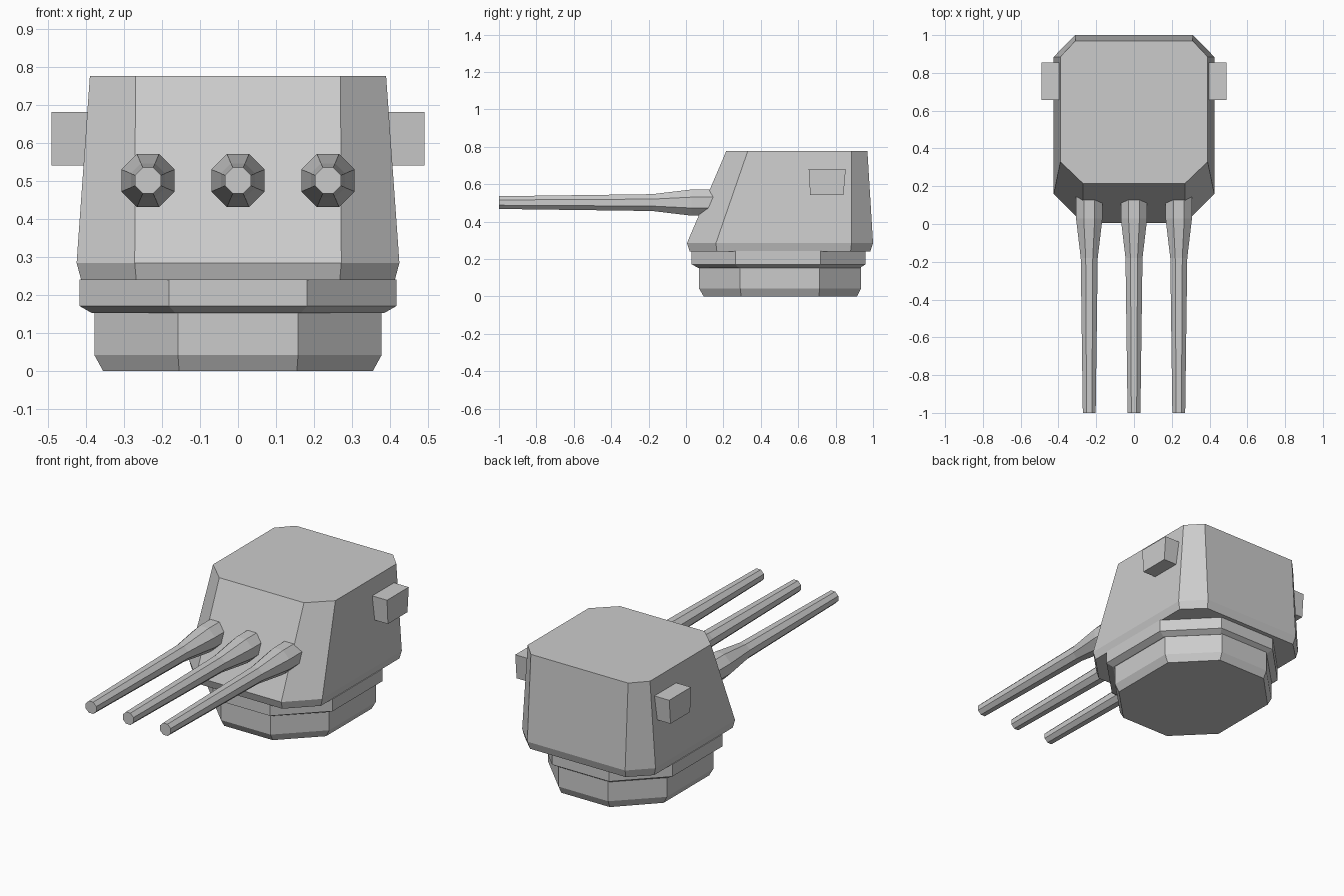
import bpy, math

if "Cube" in bpy.data.objects:
    bpy.data.objects.remove(bpy.data.objects["Cube"], do_unlink=True)

GREY = (0.6, 0.6, 0.6, 1.0)
steel = bpy.data.materials.new("grey steel")
steel.use_nodes = True
steel.diffuse_color = GREY
steel.node_tree.nodes["Principled BSDF"].inputs["Base Color"].default_value = GREY


def loft(name, rings):
    """Skin rings with equal point counts and cap both ends."""
    n = len(rings[0])
    verts = [p for ring in rings for p in ring]
    faces = [list(range(n))[::-1], list(range(len(verts) - n, len(verts)))]
    for r in range(len(rings) - 1):
        for i in range(n):
            j = (i + 1) % n
            faces.append([r * n + i, r * n + j, (r + 1) * n + j, (r + 1) * n + i])
    mesh = bpy.data.meshes.new(name)
    mesh.from_pydata(verts, [], faces)
    mesh.materials.append(steel)
    obj = bpy.data.objects.new(name, mesh)
    bpy.context.collection.objects.link(obj)
    return obj


def cut_rect(z, half, front_half, back_half, front, side_front, side_back, back):
    """Rectangle with cut corners, counter-clockwise from the front."""
    right = [(front_half, front), (half, side_front), (half, side_back), (back_half, back)]
    left = [(-x, y) for x, y in reversed(right)]
    return [(x, y, z) for x, y in right + left]


# Armoured house with sloped front and undercut lower edge
loft("turret_house", [
    cut_rect(0.24, 0.413, 0.268, 0.305, 0.02, 0.165, 0.88, 0.985),
    cut_rect(0.285, 0.425, 0.272, 0.312, 0.005, 0.16, 0.885, 1.0),
    cut_rect(0.777, 0.39, 0.27, 0.31, 0.215, 0.33, 0.885, 0.97),
])

# Eight-sided collar and foot below the house
loft("collar", [
    cut_rect(0.153, 0.385, 0.165, 0.165, 0.065, 0.28, 0.71, 0.93),
    cut_rect(0.172, 0.418, 0.182, 0.182, 0.03, 0.265, 0.72, 0.96),
    cut_rect(0.242, 0.418, 0.182, 0.182, 0.03, 0.265, 0.72, 0.96),
])
loft("foot", [
    cut_rect(0.0, 0.355, 0.155, 0.155, 0.095, 0.295, 0.71, 0.915),
    cut_rect(0.042, 0.378, 0.158, 0.158, 0.07, 0.29, 0.715, 0.935),
    cut_rect(0.156, 0.378, 0.158, 0.158, 0.07, 0.29, 0.715, 0.935),
])


# Three tapered eight-sided gun barrels
def octagon(x, y, z, apothem):
    r = apothem / math.cos(math.pi / 8)
    angles = [math.pi / 8 + k * math.pi / 4 for k in range(8)]
    return [(x + r * math.cos(a), y, z + r * math.sin(a)) for a in angles]


profile = [(-1.0, 0.034), (-0.18, 0.045), (0.03, 0.07), (0.2, 0.07)]
for name, x in (("right", -0.237), ("middle", 0.0), ("left", 0.237)):
    loft(name + "_barrel", [octagon(x, y, 0.502, a) for y, a in profile])

# Rangefinder boxes on both sides
for name, s in (("right", -1), ("left", 1)):
    rings = []
    for z, front, back in ((0.542, 0.664, 0.842), (0.682, 0.656, 0.854)):
        ring = [(0.36, front, z), (0.491, front, z), (0.491, back, z), (0.36, back, z)]
        rings.append([(s * px, py, pz) for px, py, pz in ring][::s])
    loft(name + "_rangefinder", rings)
